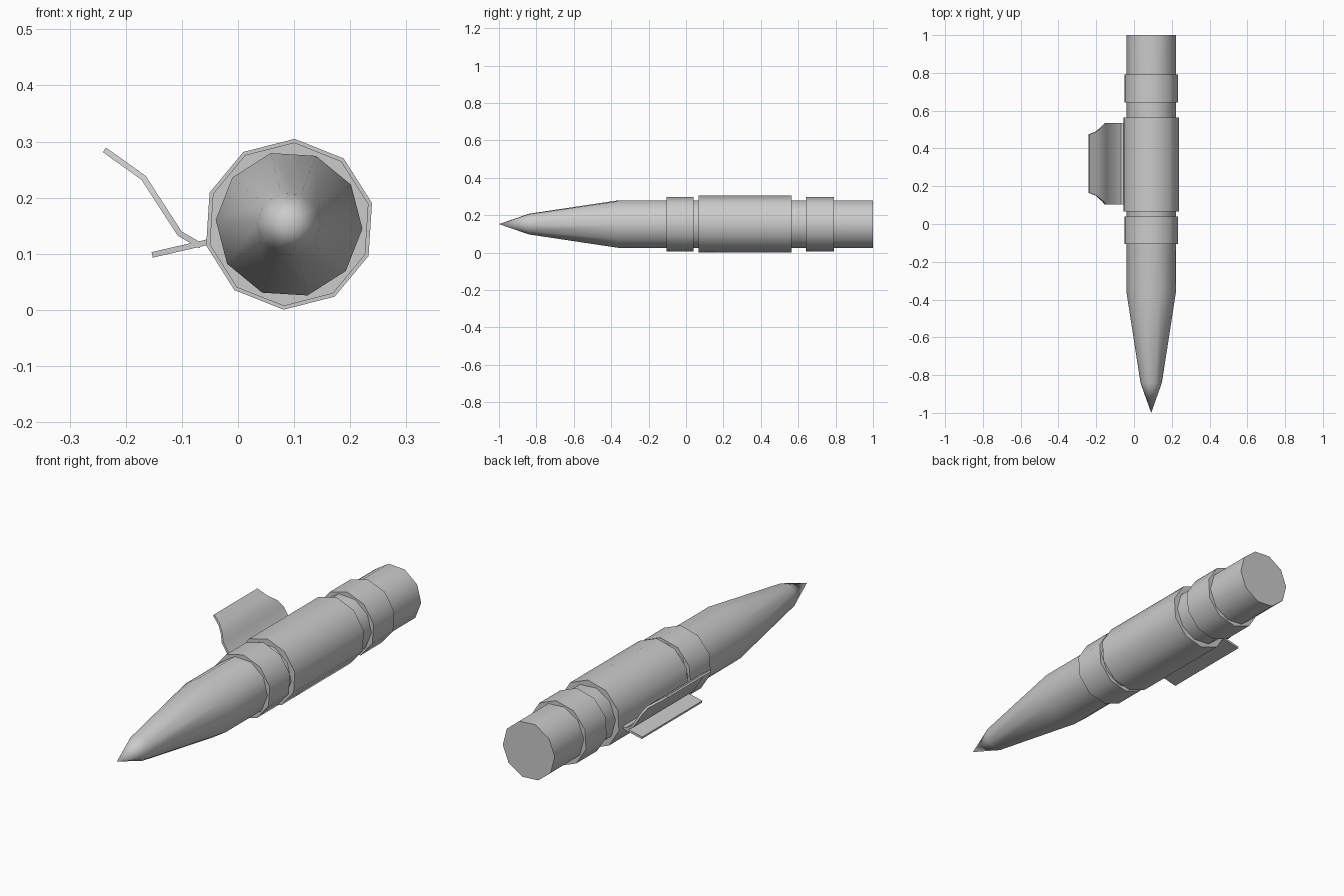
import bpy, bmesh, math
from math import cos, sin, radians

if "Cube" in bpy.data.objects:
    bpy.data.objects.remove(bpy.data.objects["Cube"])

CX, CZ = 0.091, 0.1525      # body axis, running along y
SIDES = 10


def finish(name, bm):
    bmesh.ops.recalc_face_normals(bm, faces=bm.faces)
    me = bpy.data.meshes.new(name)
    bm.to_mesh(me)
    bm.free()
    ob = bpy.data.objects.new(name, me)
    bpy.context.collection.objects.link(ob)
    bpy.ops.object.select_all(action='DESELECT')
    ob.select_set(True)
    bpy.context.view_layer.objects.active = ob
    bpy.ops.object.shade_smooth_by_angle(angle=radians(40))
    return ob


def turned(name, profile, start_deg):
    """Ten-sided solid along y from (y, radius) pairs; radius 0 makes a point."""
    bm = bmesh.new()
    rings = []
    for y, r in profile:
        n = SIDES if r > 0 else 1
        angles = [radians(start_deg + 360 / SIDES * i) for i in range(n)]
        rings.append([bm.verts.new((CX + r * cos(a), y, CZ + r * sin(a))) for a in angles])
    for a, b in zip(rings, rings[1:]):
        for i in range(SIDES):
            j = (i + 1) % SIDES
            quad = [a[i % len(a)], a[j % len(a)], b[j % len(b)], b[i % len(b)]]
            bm.faces.new(list(dict.fromkeys(quad)))
    for ring in (rings[0], rings[-1]):
        if len(ring) > 1:
            bm.faces.new(ring)
    return finish(name, bm)


def plate(name, stations, thickness):
    """Bent sheet from (x, z, y_front, y_back) stations, thickened evenly."""
    bm = bmesh.new()
    rows = [(bm.verts.new((x, y0, z)), bm.verts.new((x, y1, z))) for x, z, y0, y1 in stations]
    for a, b in zip(rows, rows[1:]):
        bm.faces.new((a[0], a[1], b[1], b[0]))
    ob = finish(name, bm)
    mod = ob.modifiers.new("thickness", 'SOLIDIFY')
    mod.thickness = thickness
    mod.offset = 0
    mod.use_even_offset = True
    bpy.ops.object.modifier_apply(modifier=mod.name)
    bpy.ops.object.shade_smooth_by_angle(angle=radians(40))
    return ob


# Pointed barrel
turned("barrel", [(-1, 0), (-0.84, 0.057), (-0.362, 0.131), (1, 0.131)], -3.5)

# Middle grip sleeve and the two collars either side of it
turned("grip_sleeve", [(0.067, 0.1525), (0.563, 0.1525)], 14.3)
for name, y0, y1 in (("front_collar", -0.105, 0.041), ("rear_collar", 0.642, 0.791)):
    turned(name, [(y0, 0.146), (y1, 0.146)], 14.3)

# Bent clip wing with clipped outer corners
plate("clip_wing", [
    (-0.238, 0.285, 0.165, 0.475),
    (-0.200, 0.258, 0.150, 0.490),
    (-0.168, 0.235, 0.122, 0.517),
    (-0.150, 0.207, 0.103, 0.535),
    (-0.104, 0.136, 0.103, 0.535),
    (-0.066, 0.114, 0.103, 0.535)], 0.010)

# Flat mounting tab under the wing
plate("clip_tab", [
    (-0.153, 0.098, 0.103, 0.535),
    (-0.048, 0.122, 0.103, 0.535)], 0.010)
